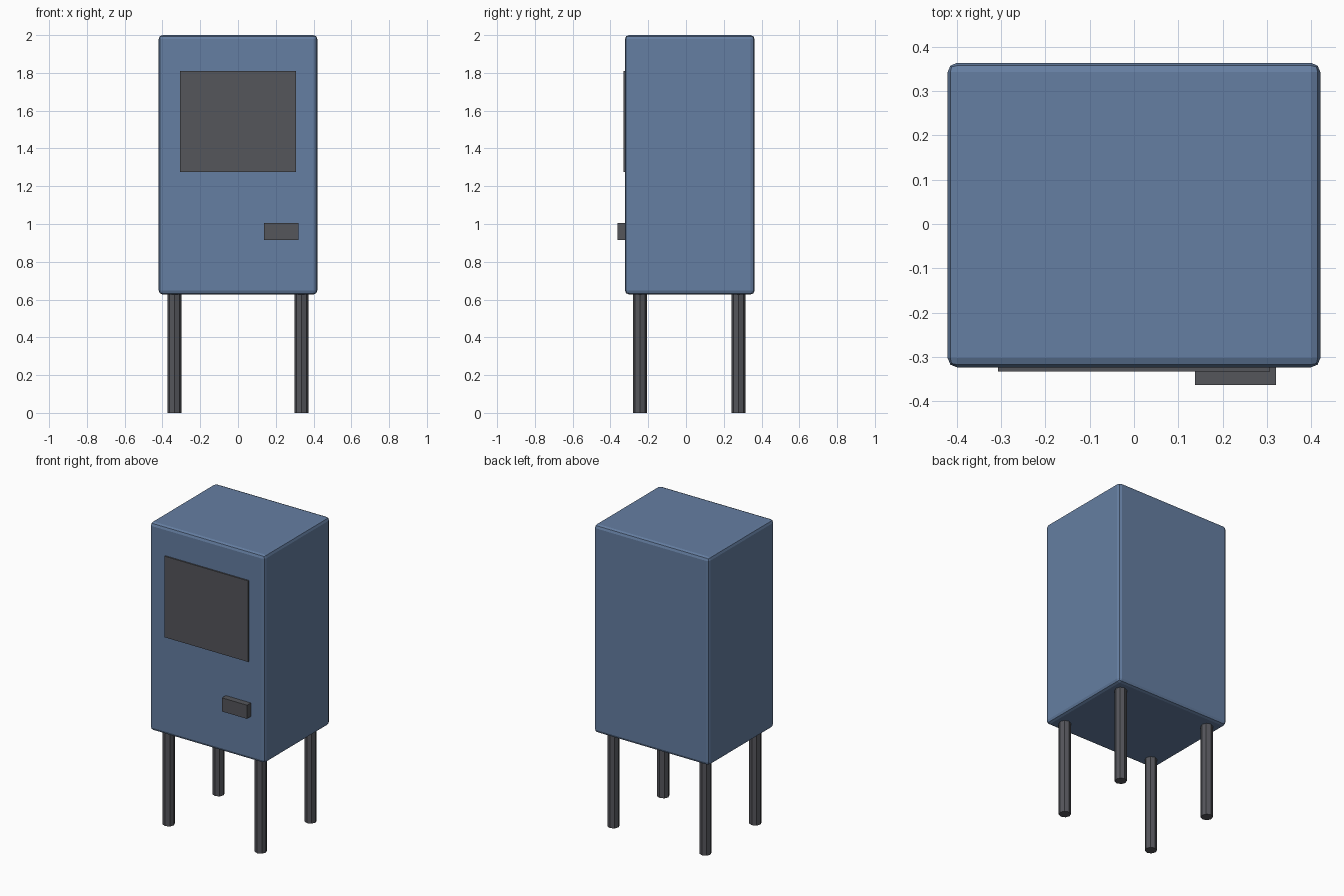
import bpy

cube = bpy.data.objects.get("Cube")
if cube:
    bpy.data.objects.remove(cube, do_unlink=True)


def material(name, rgb):
    mat = bpy.data.materials.new(name)
    mat.use_nodes = True
    mat.diffuse_color = (*rgb, 1)
    mat.node_tree.nodes["Principled BSDF"].inputs["Base Color"].default_value = (*rgb, 1)
    return mat


blue = material("slate_blue", (0.13, 0.21, 0.36))
dark = material("dark_grey", (0.09, 0.092, 0.105))


def box(name, low, high, mat):
    """Box spanning two opposite corners."""
    centre = [(a + b) / 2 for a, b in zip(low, high)]
    bpy.ops.mesh.primitive_cube_add(size=1, location=centre)
    obj = bpy.context.object
    obj.name = name
    size = [b - a for a, b in zip(low, high)]
    for v in obj.data.vertices:
        v.co = [c * s for c, s in zip(v.co, size)]
    obj.data.materials.append(mat)
    return obj


# Cabinet with softened edges
FRONT, BACK, BASE = -0.323, 0.363, 0.627
cabinet = box("cabinet", (-0.42, FRONT, BASE), (0.42, BACK, 2), blue)
bevel = cabinet.modifiers.new("rounded_edges", "BEVEL")
bevel.width = 0.021
bevel.segments = 2

# Display panel and slot on the front
box("display_panel", (-0.306, -0.332, 1.275), (0.306, FRONT + 0.01, 1.81), dark)
box("slot_housing", (0.137, -0.363, 0.915), (0.32, FRONT + 0.01, 1.005), dark)

# Four posts
for depth, y in (("front", -0.243), ("back", 0.277)):
    for side, x in (("left", 0.336), ("right", -0.336)):
        height = BASE + 0.01
        bpy.ops.mesh.primitive_cylinder_add(vertices=8, radius=0.037, depth=height,
                                            location=(x, y, height / 2))
        leg = bpy.context.object
        leg.name = f"{depth}_{side}_leg"
        leg.data.materials.append(dark)
